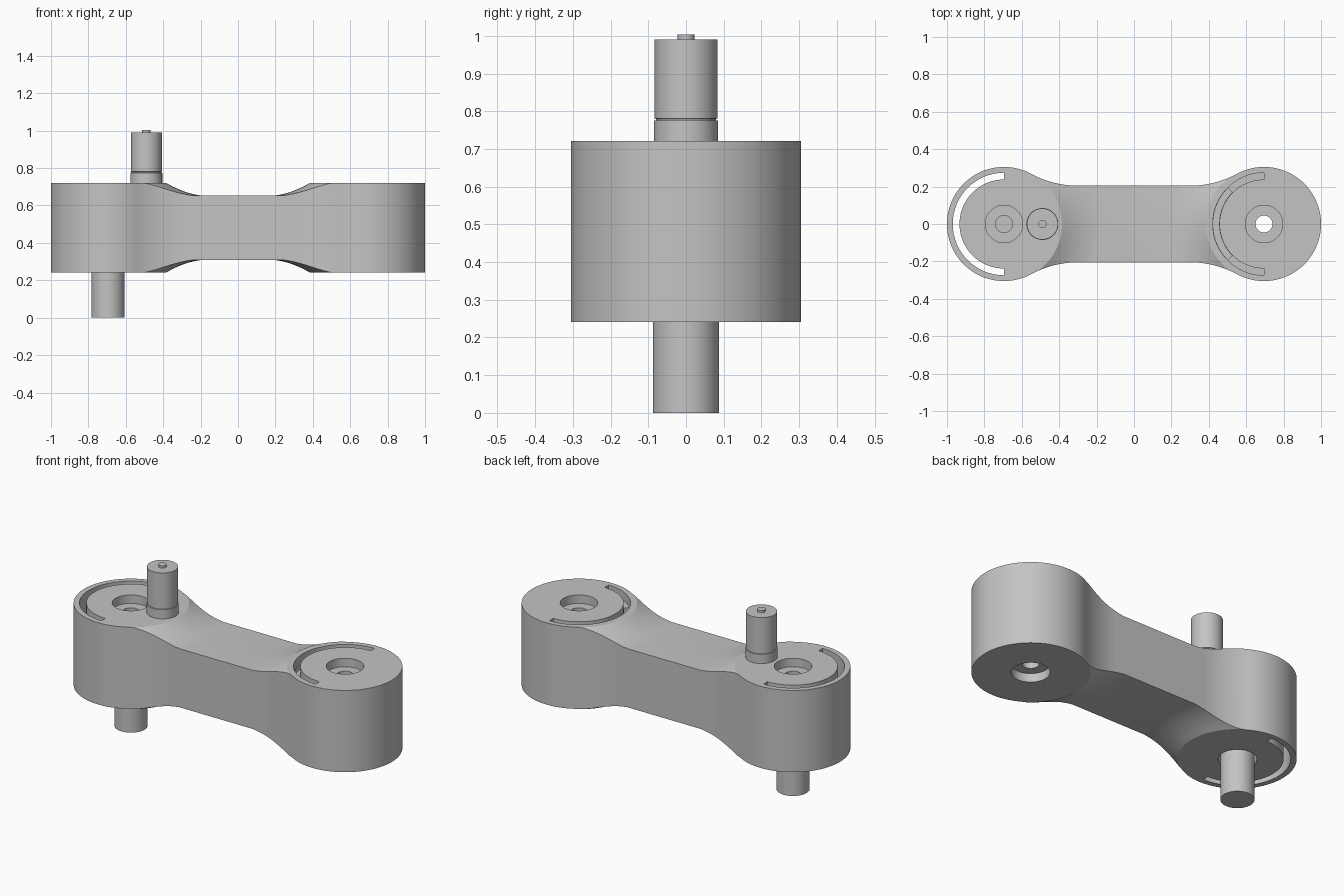
import bpy
import bmesh
from math import sin, cos, pi, radians, atan2

cube = bpy.data.objects.get("Cube")
if cube:
    bpy.data.objects.remove(cube)

END_X, END_R = 0.695, 0.305        # end discs
WAIST_Y, FILLET_X = 0.205, 0.30    # straight waist
LOW, HIGH = 0.241, 0.721
MID = (LOW + HIGH) / 2
WAIST_H = 0.172                    # half height of the waist

grey = bpy.data.materials.new("plain_grey")
grey.use_nodes = True
COLOUR = (0.55, 0.55, 0.55, 1)
grey.diffuse_color = COLOUR
grey.node_tree.nodes["Principled BSDF"].inputs["Base Color"].default_value = COLOUR


def finish(name, bm):
    bmesh.ops.recalc_face_normals(bm, faces=bm.faces)
    mesh = bpy.data.meshes.new(name)
    bm.to_mesh(mesh)
    bm.free()
    mesh.materials.append(grey)
    obj = bpy.data.objects.new(name, mesh)
    bpy.context.collection.objects.link(obj)
    return obj


def prism(name, outline, z0, z1):
    """Straight extrusion of an xy outline."""
    bm = bmesh.new()
    face = bm.faces.new([bm.verts.new((x, y, z0)) for x, y in outline])
    top = bmesh.ops.extrude_face_region(bm, geom=[face])["geom"]
    verts = [v for v in top if isinstance(v, bmesh.types.BMVert)]
    bmesh.ops.translate(bm, verts=verts, vec=(0, 0, z1 - z0))
    return finish(name, bm)


def lathe(name, profile, x, steps=64):
    """Solid of revolution about a vertical axis, with capped ends."""
    bm = bmesh.new()
    rings = [[bm.verts.new((x + r * cos(2 * pi * i / steps),
                            r * sin(2 * pi * i / steps), z))
              for i in range(steps)] for r, z in profile]
    for a, b in zip(rings, rings[1:]):
        for i in range(steps):
            j = (i + 1) % steps
            bm.faces.new((a[i], a[j], b[j], b[i]))
    bm.faces.new(rings[0])
    bm.faces.new(rings[-1])
    return finish(name, bm)


def arc(cx, cy, r, a0, a1, n):
    return [(cx + r * cos(a0 + (a1 - a0) * i / n),
             cy + r * sin(a0 + (a1 - a0) * i / n)) for i in range(n + 1)]


def combine(target, tool, operation):
    mod = target.modifiers.new(operation.lower(), 'BOOLEAN')
    mod.operation, mod.object, mod.solver = operation, tool, 'EXACT'
    bpy.context.view_layer.objects.active = target
    bpy.ops.object.modifier_apply(modifier=mod.name)
    bpy.data.objects.remove(tool)


def arc_slot(x, inner, outer, a0, a1, z0, z1):
    a0, a1 = radians(a0), radians(a1)
    outline = arc(x, 0, outer, a0, a1, 40) + arc(x, 0, inner, a1, a0, 40)
    return prism("slot_cutter", outline, z0, z1)


# Dog-bone outline: round ends blended into the waist by tangent fillets
run = END_X - FILLET_X
drop = END_R - WAIST_Y
fillet = (run ** 2 / drop - END_R - WAIST_Y) / 2
tangent = atan2(WAIST_Y + fillet, -run)
quarter = arc(END_X, 0, END_R, 0, tangent, 40)
quarter += arc(FILLET_X, WAIST_Y + fillet, fillet, tangent - pi, -pi / 2, 16)[1:]
upper = quarter + [(-x, y) for x, y in reversed(quarter)]
outline = upper + [(x, -y) for x, y in reversed(upper[1:-1])]
arm = prism("arm_body", outline, LOW, HIGH)

# Thin the waist, with a curved run-up around each end disc
envelope = prism("waist_envelope", [(-.7, -.4), (.7, -.4), (.7, .4), (-.7, .4)],
                 MID - WAIST_H, MID + WAIST_H)
START, STOP, COUNT = 0.31, 0.55, 12
curve = []
for i in range(COUNT + 1):
    t = i / COUNT
    curve.append((START + (STOP - START) * t,
                  WAIST_H - 0.003 + (HIGH - MID - WAIST_H + 0.003) * (1 - t) ** 2))
half = [(START, 0.35)] + curve
flare = [(r, MID + h) for r, h in half] + [(r, MID - h) for r, h in reversed(half)]
for side in (-1, 1):
    combine(envelope, lathe("flare", flare, side * END_X, 96), 'UNION')
combine(arm, envelope, 'INTERSECT')

# Stepped bore through each end
DEPTH = 0.05
bore = [(.1, LOW - .1), (.1, LOW + DEPTH), (.045, LOW + DEPTH),
        (.045, HIGH - DEPTH), (.1, HIGH - DEPTH), (.1, HIGH + .1)]
for side in (-1, 1):
    combine(arm, lathe("bore_cutter", bore, side * END_X), 'DIFFERENCE')

# Through slot on the right end, stepped blind slot on the left end
combine(arm, arc_slot(-END_X, .238, .274, 90, 270, LOW - .1, HIGH + .1), 'DIFFERENCE')
combine(arm, arc_slot(END_X, .238, .274, 90, 270, HIGH - .05, HIGH + .1), 'DIFFERENCE')
combine(arm, arc_slot(END_X, .2395, .2725, 135, 225, HIGH - .08, HIGH - .03), 'DIFFERENCE')

# Pivot peg below and grooved handle pin above
peg = lathe("pivot_peg", [(.088, 0), (.088, LOW + DEPTH)], -END_X)
pin = lathe("handle_pin", [(.085, HIGH - .01), (.085, .775), (.08, .776), (.08, .78),
                           (.083, .781), (.083, .99), (.022, .99), (.022, 1.003)], -.49)

for obj in (arm, peg, pin):
    bpy.ops.object.select_all(action='DESELECT')
    obj.select_set(True)
    bpy.context.view_layer.objects.active = obj
    bpy.ops.object.shade_smooth_by_angle(angle=radians(24))
